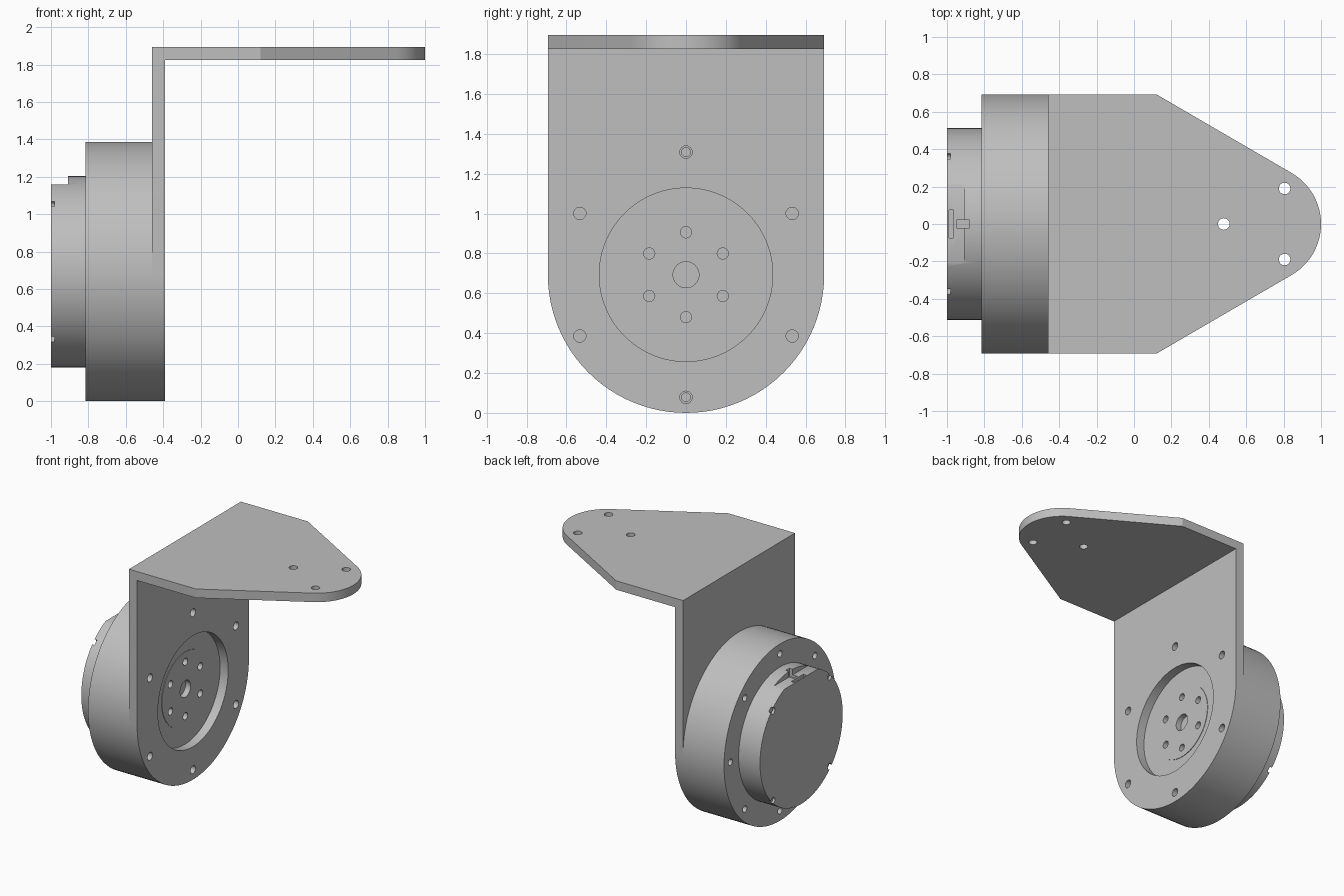
import bpy, bmesh
from math import sin, cos, pi, radians
from mathutils import Matrix, Vector

cube = bpy.data.objects.get("Cube")
if cube:
    bpy.data.objects.remove(cube)

AXIS_Z = 0.693   # height of the motor axis
R = 0.693        # motor radius, also half the bracket width
BACK, FRONT, FACE = -0.815, -0.46, -0.39
TOP, THICK = 1.895, 0.07

grey = bpy.data.materials.new("light grey metal")
grey.use_nodes = True
colour = (0.52, 0.52, 0.52, 1)
grey.diffuse_color = colour
grey.node_tree.nodes["Principled BSDF"].inputs["Base Color"].default_value = colour


def finish(bm, name):
    bmesh.ops.recalc_face_normals(bm, faces=bm.faces)
    mesh = bpy.data.meshes.new(name)
    bm.to_mesh(mesh)
    bm.free()
    obj = bpy.data.objects.new(name, mesh)
    obj.data.materials.append(grey)
    bpy.context.collection.objects.link(obj)
    return obj


def prism(name, points, offset):
    """Extrude a closed outline of 3D points."""
    bm = bmesh.new()
    face = bm.faces.new([bm.verts.new(p) for p in points])
    new = bmesh.ops.extrude_face_region(bm, geom=[face])["geom"]
    verts = [v for v in new if isinstance(v, bmesh.types.BMVert)]
    bmesh.ops.translate(bm, verts=verts, vec=offset)
    return finish(bm, name)


def rod(bm, start, end, radius, segments=24):
    """Add a closed cylinder between two points."""
    a, b = Vector(start), Vector(end)
    turn = (b - a).to_track_quat('Z', 'Y').to_matrix().to_4x4()
    bmesh.ops.create_cone(bm, cap_ends=True, segments=segments, radius1=radius,
                          radius2=radius, depth=(b - a).length,
                          matrix=Matrix.Translation((a + b) / 2) @ turn)


def box(bm, low, high):
    low, high = Vector(low), Vector(high)
    bmesh.ops.create_cube(bm, size=1, matrix=Matrix.Translation((low + high) / 2)
                          @ Matrix.Diagonal((*(high - low), 1)))


def disc(name, x0, x1, radius):
    bm = bmesh.new()
    rod(bm, (x0, 0, AXIS_Z), (x1, 0, AXIS_Z), radius, 96)
    return finish(bm, name)


def holes(bm, x0, x1, circle, radius, angles, segments=24):
    """Holes along x on a circle round the motor axis, angles from straight up."""
    for a in map(radians, angles):
        y, z = circle * sin(a), AXIS_Z + circle * cos(a)
        rod(bm, (x0, y, z), (x1, y, z), radius, segments)


def combine(obj, bm, operation='DIFFERENCE'):
    tool = bm if isinstance(bm, bpy.types.Object) else finish(bm, "cutter")
    mod = obj.modifiers.new("combine", 'BOOLEAN')
    mod.object, mod.operation, mod.solver = tool, operation, 'EXACT'
    bpy.context.view_layer.objects.active = obj
    bpy.ops.object.modifier_apply(modifier=mod.name)
    bpy.data.objects.remove(tool)


# Bracket: upright plate with a round foot
foot = [(FRONT, R * cos(pi * i / 48), AXIS_Z - R * sin(pi * i / 48)) for i in range(49)]
bracket = prism("bracket", [(FRONT, -R, TOP - THICK / 2), (FRONT, R, TOP - THICK / 2)] + foot,
                (FACE - FRONT, 0, 0))

# Bracket: level plate tapering to a round nose
nose_r, z = 0.315, TOP - THICK
nose = [(1 - nose_r + nose_r * cos(a), nose_r * sin(a), z)
        for a in (radians(-60 + 5 * i) for i in range(25))]
shelf = prism("shelf", [(FRONT, R, z), (FRONT, -R, z), (0.12, -R, z)] + nose + [(0.12, R, z)],
              (0, 0, THICK))
combine(bracket, shelf, 'UNION')

# Bracket: motor opening, screw holes and nose holes
cut = bmesh.new()
holes(cut, FRONT - 0.05, FACE + 0.05, 0, 0.435, [0], 96)
holes(cut, FRONT - 0.05, FACE + 0.05, 0.615, 0.031, range(0, 360, 60))
for x, y in ((0.48, 0), (0.805, 0.19), (0.805, -0.19)):
    rod(cut, (x, y, z - 0.1), (x, y, TOP + 0.1), 0.031)
combine(bracket, cut)

# Motor body with blind screw holes on the back and front
body = disc("motor_body", BACK, FRONT, R)
cut = bmesh.new()
holes(cut, BACK - 0.05, BACK + 0.1, 0.615, 0.025, range(0, 360, 45))
holes(cut, FRONT - 0.1, FRONT + 0.05, 0.615, 0.022, (0, 180))
combine(body, cut)

# Output hub inside the bracket opening
hub = disc("output_hub", FRONT - 0.1, FRONT + 0.004, 0.29)
cut = bmesh.new()
holes(cut, FRONT - 0.06, FRONT + 0.05, 0.213, 0.028, range(0, 360, 60))
holes(cut, FRONT - 0.04, FRONT + 0.05, 0, 0.065, [0], 32)
combine(hub, cut)
# Matching pocket in the body so that the hub holes stay open
cut = bmesh.new()
holes(cut, FRONT - 0.1, FRONT + 0.05, 0, 0.29, [0], 96)
combine(body, cut)

# Rear cap with a flat on top, a cable slot and four rim notches
cap = disc("rear_cap", -1, BACK, 0.512)
flat = AXIS_Z + 0.467
cut = bmesh.new()
box(cut, (-1.1, -0.4, flat), (-0.91, 0.4, flat + 0.2))
combine(cap, cut)
cut = bmesh.new()
box(cut, (-0.95, -0.022, flat - 0.02), (-0.88, 0.022, flat + 0.2))
box(cut, (-0.99, -0.075, flat - 0.03), (-0.965, 0.075, flat + 0.1))
holes(cut, -1.05, -0.98, 0.497, 0.025, range(45, 360, 90))
combine(cap, cut)

# Smooth the round walls, keep the edges sharp
bpy.ops.object.select_all(action='DESELECT')
for obj in (bracket, body, hub, cap):
    obj.select_set(True)
bpy.context.view_layer.objects.active = body
bpy.ops.object.shade_smooth_by_angle(angle=radians(30))
